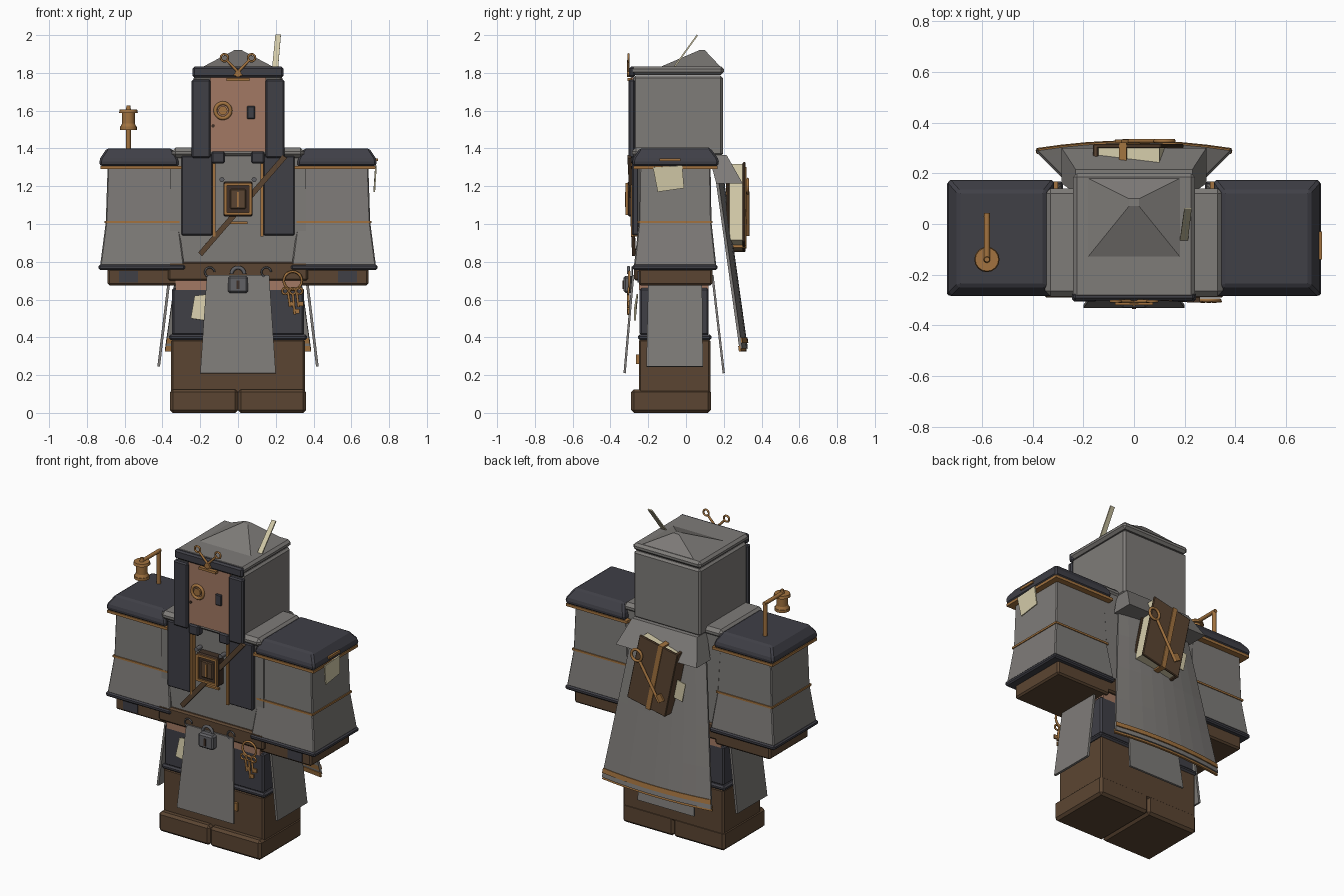
import bpy, bmesh, math
from mathutils import Vector, Matrix

if "Cube" in bpy.data.objects:
    bpy.data.objects.remove(bpy.data.objects["Cube"])


def material(name, *rgb):
    m = bpy.data.materials.new(name)
    m.use_nodes = True
    col = (*rgb, 1)
    m.diffuse_color = col
    m.node_tree.nodes["Principled BSDF"].inputs["Base Color"].default_value = col
    return m


GREY = material("grey cloth", .21, .2, .19)
SLATE = material("slate leather", .05, .05, .062)
BROWN = material("brown leather", .105, .06, .032)
DARK = material("dark brown", .05, .03, .02)
GOLD = material("aged brass", .36, .17, .05)
CREAM = material("parchment", .66, .6, .4)
COPPER = material("copper face", .36, .19, .125)
STEEL = material("steel", .12, .12, .13)


def finish(name, bm, mat, bevel=0, smooth=False):
    bmesh.ops.recalc_face_normals(bm, faces=bm.faces)
    me = bpy.data.meshes.new(name)
    bm.to_mesh(me)
    bm.free()
    me.materials.append(mat)
    ob = bpy.data.objects.new(name, me)
    bpy.context.collection.objects.link(ob)
    if bevel:
        mod = ob.modifiers.new("Bevel", "BEVEL")
        mod.width, mod.segments = bevel, 1
    if smooth:
        for p in me.polygons:
            p.use_smooth = len(p.vertices) == 4
    return ob


def loft(name, sections, mat, bevel=0, sx=1):
    """Stack of rectangles (z, x0, x1, y0, y1), optionally mirrored in x."""
    bm = bmesh.new()
    rings = [[bm.verts.new((sx * x, y, z)) for x, y in ((a, c), (b, c), (b, d), (a, d))]
             for z, a, b, c, d in sections]
    for lo, hi in zip(rings, rings[1:]):
        for i in range(4):
            j = (i + 1) % 4
            bm.faces.new((lo[i], lo[j], hi[j], hi[i]))
    bm.faces.new(rings[0])
    bm.faces.new(rings[-1])
    return finish(name, bm, mat, bevel)


def box(name, x, y, z, mat, bevel=0, sx=1):
    return loft(name, [(h, *x, *y) for h in z], mat, bevel, sx)


def slab(name, corners, mat, thick=.008):
    """Flat panel through corner points."""
    bm = bmesh.new()
    bm.faces.new([bm.verts.new(c) for c in corners])
    ob = finish(name, bm, mat)
    mod = ob.modifiers.new("Solidify", "SOLIDIFY")
    mod.thickness, mod.offset = thick, 0
    return ob


def rod(name, p, q, r, mat, r2=None, sides=12):
    p, q = Vector(p), Vector(q)
    bm = bmesh.new()
    rot = (q - p).to_track_quat("Z", "Y").to_matrix().to_4x4()
    bmesh.ops.create_cone(bm, cap_ends=True, segments=sides, radius1=r,
                          radius2=r if r2 is None else r2, depth=(q - p).length,
                          matrix=Matrix.Translation((p + q) / 2) @ rot)
    return finish(name, bm, mat, smooth=sides > 4)


def ring(name, c, R, r, mat, sweep=1, n=20):
    """Torus, or arc of one from +x upward, facing the front."""
    bm = bmesh.new()
    loops = []
    for i in range(n if sweep == 1 else n + 1):
        a = 2 * math.pi * sweep * i / n
        loops.append([bm.verts.new((c[0] + (R + r * math.cos(b)) * math.cos(a), c[1] + r * math.sin(b),
                                    c[2] + (R + r * math.cos(b)) * math.sin(a)))
                      for b in [k * math.pi / 3 for k in range(6)]])
    pairs = list(zip(loops, loops[1:])) + ([(loops[-1], loops[0])] if sweep == 1 else [])
    for u, v in pairs:
        for k in range(6):
            bm.faces.new((u[k], u[k - 1], v[k - 1], v[k]))
    return finish(name, bm, mat, smooth=True)


# Lower body
box("boots", (-.355, .355), (-.25, .13), (.1, .39), BROWN, .01)
box("trouser_hem", (-.365, .365), (-.255, .135), (.385, .415), SLATE, .01)
box("trousers", (-.35, .35), (-.245, .12), (.41, .66), SLATE, .01)
box("waist", (-.33, .33), (-.25, .12), (.65, .71), COPPER)
box("belt", (-.37, .37), (-.275, .14), (.7, .8), BROWN, .01)
box("boot_buckle", (.13, .18), (-.265, -.245), (.26, .31), GOLD)

# Torso, collar and chest strap
box("torso", (-.36, .36), (-.255, .13), (.79, 1.37), GREY)
slab("chest_strap", [(-.21, -.275, .85), (-.19, -.275, .83), (.26, -.3, 1.35), (.235, -.3, 1.365)], BROWN, .02)

for s, side in ((1, "left"), (-1, "right")):
    # Boots, robe panels and collar
    box(side + "_boot_sole", (0, .36), (-.29, .132), (0, .125), BROWN, .015, s)
    box(side + "_robe_panel", (.135, .3), (-.285, -.25), (.94, 1.36), SLATE, .006, s)
    box(side + "_robe_trim", (.12, .135), (-.292, -.25), (.935, 1.35), GOLD, 0, s)
    box(side + "_collar", (.1, .35), (-.285, .14), (1.35, 1.405), GREY, .02, s)
    box(side + "_collar_clasp", (.07, .14), (-.3, -.25), (1.32, 1.385), SLATE, .008, s)
    rod(side + "_stud", (s * .085, -.3, 1.235), (s * .085, -.25, 1.235), .013, STEEL)
    ring(side + "_belt_hook", (s * .15, -.285, .745), .025, .005, STEEL, .7)

    # Arm: flared sleeve, shoulder cap, cuff and hand
    loft(side + "_sleeve", [(.78, .285, .73, -.275, .16), (1.01, .315, .7, -.25, .135),
                            (1.31, .33, .69, -.245, .13)], GREY, .006, s)
    loft(side + "_shoulder_cap", [(1.305, .315, .73, -.28, .17), (1.34, .315, .735, -.285, .175),
                                  (1.4, .35, .695, -.245, .13)], SLATE, .01, s)
    box(side + "_shoulder_trim", (.3, .728), (-.278, .168), (1.29, 1.307), GOLD, 0, s)
    box(side + "_sleeve_trim", (.31, .706), (-.256, .141), (1.005, 1.017), GOLD, 0, s)
    box(side + "_cuff", (.28, .738), (-.282, .167), (.757, .785), SLATE, .008, s)
    box(side + "_hand", (.3, .69), (-.25, .14), (.675, .765), BROWN, .01, s)
    box(side + "_hand_plate", (.53, .63), (-.256, -.24), (.69, .75), SLATE, 0, s)

    # Side flap of the skirt
    slab(side + "_skirt_flap", [(s * .365, -.2, .7), (s * .365, .085, .7),
                                (s * .42, .09, .245), (s * .42, -.21, .245)], GREY, .014)

# Front and back aprons
for name, y0, y1 in (("front_apron", -.28, -.325), ("back_apron", .14, .2)):
    slab(name, [(-.165, y0, .73), (.165, y0, .73), (.2, y1, .21), (-.2, y1, .21)], GREY, .012)

# Head with face door, side shutters and lid
box("head", (-.235, .235), (-.28, .195), (1.36, 1.785), GREY, .012)
box("face_door", (-.147, .147), (-.288, -.27), (1.385, 1.775), COPPER)
for s, side in ((1, "left"), (-1, "right")):
    box(side + "_face_shutter", (.145, .245), (-.305, -.27), (1.35, 1.765), SLATE, .008, s)
    # Crossed key ornament
    rod(side + "_crest_key", (-s * .02, -.305, 1.785), (s * .058, -.305, 1.865), .007, GOLD)
    ring(side + "_crest_ring", (s * .072, -.305, 1.88), .019, .006, GOLD)
box("head_lid", (-.24, .24), (-.295, .2), (1.79, 1.835), GREY, .015)
box("lid_front", (-.24, .24), (-.302, -.27), (1.775, 1.833), SLATE, .01)
loft("lid_peak", [(1.83, -.19, .19, -.14, .185), (1.92, -.02, .02, .07, .1)], GREY)
box("crest_bar", (-.06, .06), (-.31, -.28), (1.757, 1.772), GOLD)
rod("crest_boss", (0, -.313, 1.795), (0, -.295, 1.795), .018, GOLD)
ring("face_dial_rim", (-.08, -.292, 1.6), .04, .01, GOLD)
rod("face_dial", (-.08, -.3, 1.6), (-.08, -.28, 1.6), .024, GOLD)
box("face_slot", (.048, .09), (-.3, -.28), (1.555, 1.625), SLATE, .005)
rod("face_keyhole", (-.132, -.293, 1.52), (-.132, -.28, 1.52), .009, DARK)
slab("quill", [(.18, -.07, 1.82), (.212, -.07, 1.82), (.227, .06, 2), (.198, .06, 2)], CREAM, .008)

# Chest lantern box with brass frame
box("chest_box", (-.078, .078), (-.31, -.25), (1.04, 1.225), DARK, .008)
for x in (-.066, .066):
    box("chest_box_upright", (x - .008, x + .008), (-.32, -.3), (1.05, 1.215), GOLD)
for z in (1.055, 1.21):
    box("chest_box_crossbar", (-.07, .07), (-.32, -.3), (z - .007, z + .007), GOLD)
box("chest_box_inset", (-.042, .042), (-.318, -.3), (1.08, 1.185), BROWN, .005)
box("chest_box_latch", (-.006, .006), (-.324, -.3), (1.09, 1.17), GOLD)
box("chest_pin", (-.06, .05), (-.27, -.25), (1.0, 1.012), GOLD)

# Padlock
box("padlock", (-.053, .053), (-.33, -.28), (.635, .725), STEEL, .01)
ring("padlock_shackle", (0, -.305, .735), .034, .01, STEEL, .5)
box("padlock_keyhole", (-.007, .007), (-.335, -.32), (.655, .7), DARK)

# Key ring with hanging keys
ring("key_ring", (.29, -.3, .7), .048, .007, GOLD)
for dx, length in ((-.04, .1), (0, .14), (.035, .1)):
    low = .66 - length
    ring("hanging_key_bow", (.29 + dx, -.305, .645), .016, .006, GOLD)
    rod("hanging_key_shaft", (.29 + dx * .6, -.305, .635), (.3 + dx * .6, -.305, low), .007, GOLD)
    box("hanging_key_bit", (.295 + dx * .6, .325 + dx * .6), (-.31, -.3), (low + .005, low + .03), GOLD)

# Parchment notes
slab("trouser_note", [(-.23, -.258, .62), (-.135, -.258, .63), (-.155, -.27, .56), (-.18, -.27, .49),
                      (-.25, -.27, .5)], CREAM)
slab("arm_note", [(.73, -.175, 1.3), (.73, -.02, 1.31), (.722, -.01, 1.19), (.722, -.15, 1.17)], CREAM)
box("arm_note_pin", (.72, .742), (-.14, -.03), (1.333, 1.348), GOLD)

# Lamp on the right shoulder
rod("lamp_post", (-.58, .03, 1.39), (-.58, .03, 1.61), .013, GOLD)
rod("lamp_arm", (-.58, .043, 1.605), (-.58, -.14, 1.605), .012, GOLD)
for name, z0, z1, r, r2 in (("lamp_base", 1.498, 1.515, .045, .045), ("lamp_foot", 1.515, 1.54, .042, .03),
                            ("lamp_body", 1.53, 1.59, .034, .034), ("lamp_top", 1.588, 1.605, .05, .046),
                            ("lamp_knob", 1.6, 1.628, .014, .01)):
    rod(name, (-.58, -.14, z0), (-.58, -.14, z1), r, GOLD, r2, 16)


# Cape: bowed sheet flaring downward
def sheet(name, top, bottom, mat, lift=0, thick=.015):
    bm = bmesh.new()
    rows = []
    for i in range(5):
        t = top + (bottom - top) * i / 4
        half = .25 + .135 * t
        rows.append([bm.verts.new((half * u / 4, .155 + .135 * t + lift + .03 * (1 - (u / 4) ** 2),
                                   1.3 - .96 * t)) for u in range(-4, 5)])
    for a, b in zip(rows, rows[1:]):
        for k in range(8):
            bm.faces.new((a[k], a[k + 1], b[k + 1], b[k]))
    ob = finish(name, bm, mat)
    mod = ob.modifiers.new("Solidify", "SOLIDIFY")
    mod.thickness, mod.offset = thick, 0


sheet("cape", 0, 1, GREY)
sheet("cape_band", .94, .97, GOLD, .003, .022)
sheet("cape_hem", .985, 1.015, GOLD, -.006, .012)
loft("cape_mantle", [(1.215, -.285, .285, .16, .3), (1.365, -.23, .23, .12, .215)], GREY)

# Book on the back, tilted in its own plane
book = [box("book_pages", (-.13, .125), (-.04, .04), (-.205, .205), CREAM),
        box("book_back_cover", (-.135, .135), (.035, .05), (-.215, .215), BROWN, .004),
        box("book_front_cover", (-.135, .135), (-.05, -.035), (-.215, .215), BROWN, .004),
        box("book_spine", (-.14, -.12), (-.05, .05), (-.215, .215), BROWN, .004),
        box("book_strap", (-.035, -.005), (-.054, .056), (-.218, .218), GOLD),
        box("book_slip", (-.2, -.1), (-.01, -.004), (-.1, .02), CREAM)]
for ob in book:
    ob.matrix_world = Matrix.Translation((.02, .265, 1.09)) @ Matrix.Rotation(math.radians(12), 4, "Y").inverted()
ring("back_key_bow", (.12, .327, 1.2), .036, .009, GOLD)
rod("back_key_shaft", (.1, .327, 1.17), (-.04, .327, .94), .009, GOLD)
slab("back_key_bit", [(-.04, .327, .94), (-.015, .327, .98), (-.05, .327, 1.0), (-.075, .327, .96)], GOLD, .012)
